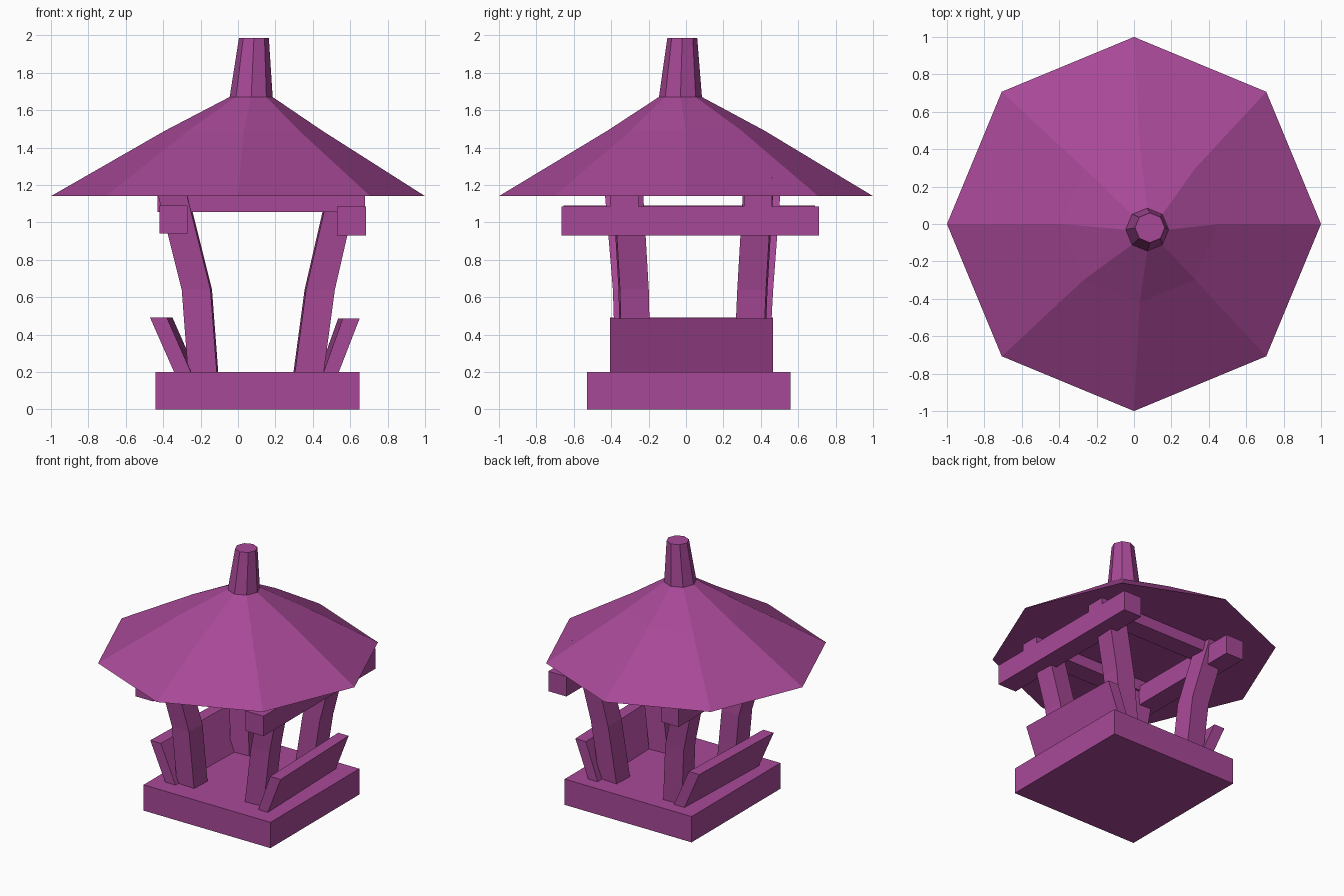
import bpy, bmesh, math
from mathutils import Vector

if "Cube" in bpy.data.objects:
    bpy.data.objects.remove(bpy.data.objects["Cube"], do_unlink=True)

COLOUR = (0.39, 0.066, 0.31, 1)
plum = bpy.data.materials.new("plum")
plum.use_nodes = True
plum.diffuse_color = COLOUR
plum.node_tree.nodes["Principled BSDF"].inputs["Base Color"].default_value = COLOUR


def loft(name, rings):
    """Join matching rings of points into a capped solid."""
    bm = bmesh.new()
    loops = [[bm.verts.new(p) for p in ring] for ring in rings]
    n = len(loops[0])
    for low, high in zip(loops, loops[1:]):
        for i in range(n):
            j = (i + 1) % n
            bm.faces.new((low[i], low[j], high[j], high[i]))
    bm.faces.new(loops[0])
    bm.faces.new(loops[-1])
    bmesh.ops.recalc_face_normals(bm, faces=bm.faces)
    mesh = bpy.data.meshes.new(name)
    bm.to_mesh(mesh)
    bm.free()
    mesh.materials.append(plum)
    obj = bpy.data.objects.new(name, mesh)
    bpy.context.collection.objects.link(obj)
    return obj


def ring(x, y, z, radius, sides=8, turn=0.0):
    """Regular polygon lying flat at height z."""
    angles = [turn + i * math.tau / sides for i in range(sides)]
    return [Vector((x + radius * math.cos(a), y + radius * math.sin(a), z)) for a in angles]


def box(name, x, y, z):
    """Box from (low, high) extents on each axis."""
    return loft(name, [[(x[0], y[0], h), (x[1], y[0], h), (x[1], y[1], h), (x[0], y[1], h)] for h in z])


# Base slab
box("base", (-0.44, 0.65), (-0.53, 0.56), (0, 0.2))

# Eight-sided roof with a slightly off-centre crown, and its chimney
loft("roof", [ring(0, 0, 1.14, 1), ring(0.03, 0, 1.49, 0.42), ring(0.07, -0.03, 1.67, 0.115)])
loft("chimney", [ring(0.07, -0.03, 1.66, 0.116), ring(0.085, -0.02, 1.985, 0.08)])


# Bent posts, leaning outwards
def post(name, xs, ys, turn):
    half_diagonal = 0.077 * math.sqrt(2)
    rings = [ring(x, y, z, half_diagonal, 4, math.radians(45 + turn))
             for x, y, z in zip(xs, ys, (0.18, 0.64, 1.24))]
    loft(name, rings)


LEFT_X, RIGHT_X = (0.375, 0.437, 0.575), (-0.185, -0.22, -0.37)
post("front_left_post", LEFT_X, (-0.27, -0.28, -0.315), 3)
post("back_left_post", LEFT_X, (0.335, 0.355, 0.39), -3)
post("front_right_post", RIGHT_X, (-0.295, -0.31, -0.36), -3)
post("back_right_post", RIGHT_X, (0.36, 0.385, 0.43), 3)

# Long side beams, with cross beams above them
box("left_beam", (0.53, 0.685), (-0.665, 0.71), (0.93, 1.085))
box("right_beam", (-0.42, -0.27), (-0.655, 0.69), (0.94, 1.09))
for name, y in (("front", -0.33), ("back", 0.385)):
    box(name + "_cross_beam", (-0.43, 0.68), (y - 0.075, y + 0.075), (1.055, 1.2))


# Tilted planks along both sides
def plank(name, profile, drift):
    loft(name, [[(x + shift, y, z) for x, z in profile] for y, shift in ((-0.405, 0), (0.465, drift))])


plank("left_plank", [(0.44, 0.15), (0.52, 0.15), (0.65, 0.485), (0.56, 0.485)], -0.025)
plank("right_plank", [(-0.23, 0.15), (-0.32, 0.15), (-0.47, 0.49), (-0.38, 0.49)], 0.03)
